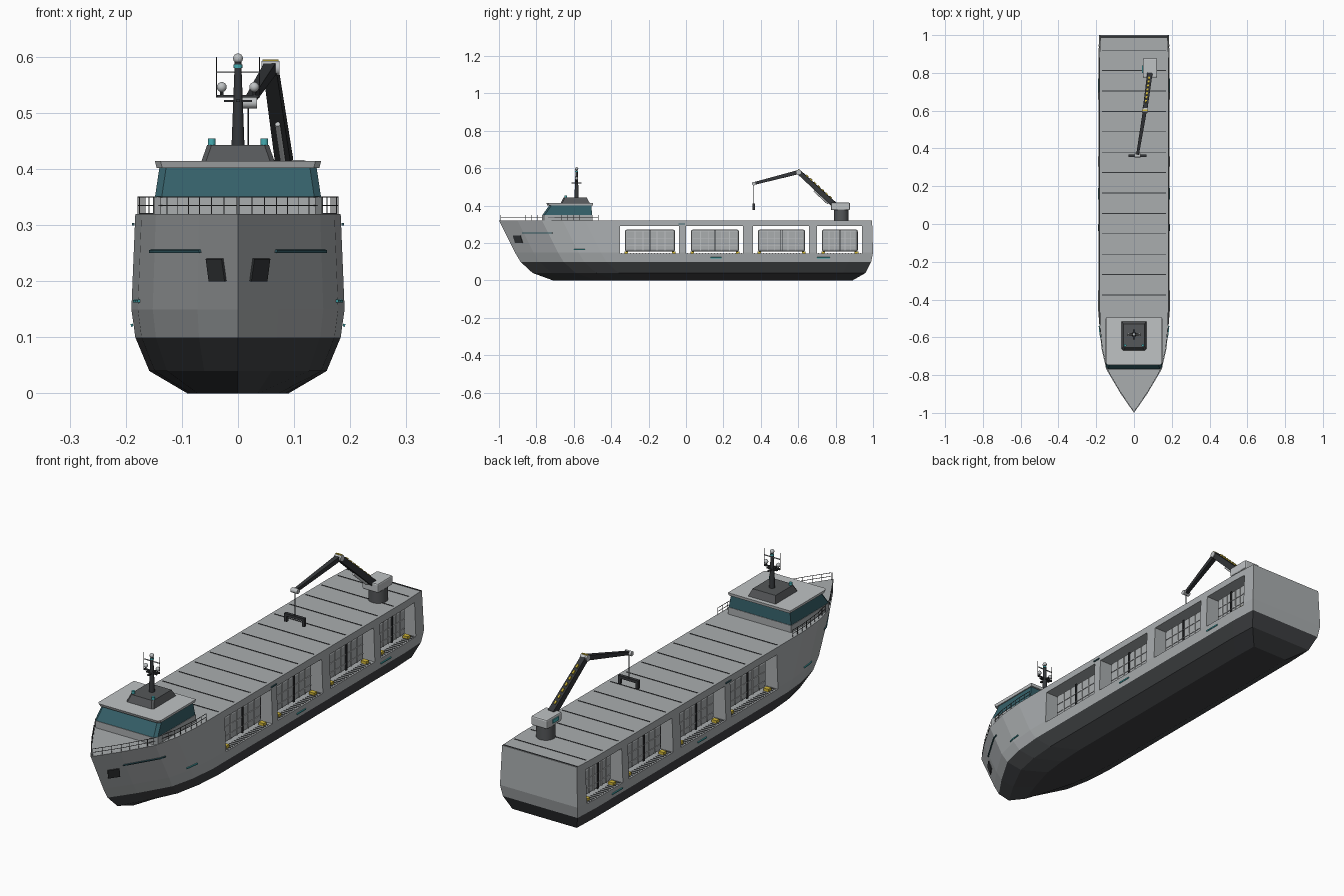
import bpy, bmesh, math
from mathutils import Vector, Matrix

old = bpy.data.objects.get("Cube")
if old:
    bpy.data.objects.remove(old, do_unlink=True)


def material(name, r, g, b):
    m = bpy.data.materials.new(name)
    m.use_nodes = True
    m.diffuse_color = (r, g, b, 1)
    node = next(n for n in m.node_tree.nodes if n.type == 'BSDF_PRINCIPLED')
    node.inputs["Base Color"].default_value = (r, g, b, 1)
    return m


GREY = material("hull_grey", .40, .42, .43)
DARK = material("underwater_dark_grey", .05, .053, .057)
MACHINE = material("machinery_charcoal", .035, .038, .042)
HOUSE = material("house_dark_grey", .09, .095, .1)
LIGHT = material("light_grey", .52, .54, .55)
GLASS = material("dark_teal_glass", .035, .115, .14)
TEAL = material("teal_accent", .06, .42, .45)
YELLOW = material("safety_yellow", .65, .48, .04)


# ---- helpers ----
def finish(bm, name, mats, smooth=False):
    bmesh.ops.recalc_face_normals(bm, faces=bm.faces[:])
    me = bpy.data.meshes.new(name)
    bm.to_mesh(me)
    bm.free()
    for m in mats if isinstance(mats, list) else [mats]:
        me.materials.append(m)
    if smooth:
        me.shade_smooth()
        me.set_sharp_from_angle(angle=math.radians(40))
    ob = bpy.data.objects.new(name, me)
    bpy.context.scene.collection.objects.link(ob)
    return ob


def box(bm, x0, x1, y0, y1, z0, z1, bevel=0):
    vs = bmesh.ops.create_cube(bm, size=1)["verts"]
    for v in vs:
        v.co = ((x0 + x1) / 2 + v.co.x * (x1 - x0), (y0 + y1) / 2 + v.co.y * (y1 - y0),
                (z0 + z1) / 2 + v.co.z * (z1 - z0))
    if bevel:
        edges = list({e for v in vs for e in v.link_edges})
        bmesh.ops.bevel(bm, geom=edges, offset=bevel, segments=2, profile=.5, affect='EDGES')


def rod(bm, a, b, r1, r2=None, n=6):
    a, b = Vector(a), Vector(b)
    turn = (b - a).to_track_quat('Z', 'Y').to_matrix().to_4x4()
    mat = Matrix.Translation((a + b) / 2) @ turn @ Matrix.Rotation(math.pi / 4, 4, 'Z')
    bmesh.ops.create_cone(bm, cap_ends=True, segments=n, radius1=r1,
                          radius2=r1 if r2 is None else r2, depth=(b - a).length, matrix=mat)


def ball(bm, c, r):
    bmesh.ops.create_uvsphere(bm, u_segments=14, v_segments=8, radius=r, matrix=Matrix.Translation(c))


def frustum(name, mat, low, high, z0, z1):
    """Cabin block; low and high are (half width, front y, back y, corner cut)."""
    bm = bmesh.new()
    rings = []
    for (w, f, b, c), z in ((low, z0), (high, z1)):
        pts = [(-w + c, f), (w - c, f), (w, f + c), (w, b), (-w, b), (-w, f + c)]
        rings.append([bm.verts.new((x, y, z)) for x, y in pts])
    bm.faces.new(rings[0])
    bm.faces.new(rings[1])
    for i in range(6):
        j = (i + 1) % 6
        bm.faces.new((rings[0][i], rings[0][j], rings[1][j], rings[1][i]))
    return finish(bm, name, mat)


# ---- hull form: per level (z, half width, bow y, stern y) ----
LEVELS = [(0, .09, -.71, .89), (.04, .158, -.82, .96), (.1, .183, -.885, .99),
          (.15, .19, -.915, 1), (.32, .183, -1, .995)]
PLAN = [(0, 0), (.1, .38), (.23, .8), (.34, .94), (.46, 1)]


def lerp_table(table, t):
    for p, q in zip(table, table[1:]):
        if t <= q[0]:
            k = max(0, (t - p[0]) / (q[0] - p[0]))
            return [a + (b - a) * k for a, b in zip(p[1:], q[1:])]
    return list(table[-1][1:])


def hull_x(y, z):
    width, bow, _ = lerp_table(LEVELS, z)
    return width * lerp_table(PLAN, y - bow)[0]


bm = bmesh.new()
stations = []
for i in range(len(PLAN) + 2):
    side = []
    for z, w, bow, stern in LEVELS:
        if i < len(PLAN):
            y, k = bow + PLAN[i][0], PLAN[i][1]
        else:
            y, k = (stern - .12, 1) if i == len(PLAN) else (stern, .97)
        side.append((w * k, y, z))
    ring = [bm.verts.new(p) for p in side]
    ring += [bm.verts.new((-x, y, z)) for x, y, z in reversed(side)]
    stations.append(ring)
for a, b in zip(stations, stations[1:]):
    for i in range(len(a)):
        j = (i + 1) % len(a)
        bm.faces.new((a[i], a[j], b[j], b[i]))
last = stations[-1]
for i in range(len(LEVELS) - 1):
    bm.faces.new((last[i], last[i + 1], last[-2 - i], last[-1 - i]))
bmesh.ops.remove_doubles(bm, verts=bm.verts[:], dist=.0001)
hull = finish(bm, "hull", [GREY, DARK])

# ---- cargo bays cut right through the hull ----
BAYS = [(-.353, -.037), (0, .305), (.358, .658), (.7, .94)]
FLOOR, CEIL = .144, .29
bm = bmesh.new()
for y0, y1 in BAYS:
    box(bm, -.3, .3, y0, y1, FLOOR, CEIL)
cutter = finish(bm, "bay_cutter", GREY)
cutter.hide_render = True
mod = hull.modifiers.new("bays", 'BOOLEAN')
mod.operation, mod.solver, mod.object = 'DIFFERENCE', 'EXACT', cutter
bpy.context.view_layer.objects.active = hull
bpy.ops.object.modifier_apply(modifier=mod.name)
bpy.data.objects.remove(cutter, do_unlink=True)
for p in hull.data.polygons:
    p.material_index = 1 if p.center.z < .0999 else 0

# ---- cargo tanks, ribs, chocks and floor slats ----
tanks, ribs, bands, chocks, slats = [bmesh.new() for _ in range(5)]
for y0, y1 in BAYS:
    a, b = y0 + .026, y1 - .021
    mid = (a + b) / 2
    box(tanks, -.155, .155, a, b, .154, .273, .012)
    for s in (-1, 1):
        x = s * .156
        for k in (.2, .36, .64, .8):
            y = a + (b - a) * k
            box(ribs, x - .002, x + .002, y - .002, y + .002, .16, .267)
        for z in (.185, .225):
            box(ribs, x - .002, x + .002, a + .012, b - .012, z - .0015, z + .0015)
        for y in (mid - .003, mid + .003):
            box(bands, x - .003, x + .003, y - .0012, y + .0012, .156, .271)
        for y in (a + .008, b - .008):
            box(chocks, s * .163 - .012, s * .163 + .012, y - .01, y + .01, FLOOR, .156)
        for i in range(int((y1 - y0) / .016)):
            y = y0 + .008 + i * .016
            box(slats, s * .17 - .013, s * .17 + .013, y - .003, y + .003, FLOOR, FLOOR + .002)
finish(tanks, "cargo_tanks", GREY)
finish(ribs, "cargo_ribs", LIGHT)
finish(bands, "cargo_centre_bands", MACHINE)
finish(chocks, "cargo_chocks", YELLOW)
finish(slats, "bay_floor_slats", HOUSE)

# ---- deck seams ----
bm = bmesh.new()
for i in range(13):
    y = .92 - i * .108
    box(bm, -.17, .17, y - .002, y + .002, .319, .3215)
box(bm, -.176, .176, .986, .992, .319, .3215)
finish(bm, "deck_seams", MACHINE)


# ---- plates that follow the hull sides ----
def side_plates(name, mat, patches):
    bm = bmesh.new()
    for y0, y1, z0, z1, rake in patches:
        for s in (-1, 1):
            n, cols = 6, []
            for i in range(n + 1):
                y = y0 + (y1 - y0) * i / n
                cols.append([bm.verts.new((s * (hull_x(y + d, z) + .003), y + d, z))
                             for z, d in ((z0, rake), (z1, 0))])
            for p, q in zip(cols, cols[1:]):
                bm.faces.new((p[0], q[0], q[1], p[1]))
    ob = finish(bm, name, mat)
    sol = ob.modifiers.new("thickness", 'SOLIDIFY')
    sol.thickness, sol.offset = .004, 0
    bpy.context.view_layer.objects.active = ob
    bpy.ops.object.modifier_apply(modifier=sol.name)


side_plates("hull_marks", TEAL, [(-.6, -.54, .162, .167, 0), (.13, .19, .119, .124, 0), (.7, .77, .119, .124, 0)])
side_plates("bow_stripes", GLASS, [(-.875, -.715, .251, .256, 0), (-.04, -.005, .299, .304, 0)])
side_plates("anchor_pockets", MACHINE, [(-.925, -.885, .2, .24, .012)])

# ---- bow railing ----
bm = bmesh.new()
for s in (-1, 1):
    ys = [-.99 + i * .0325 for i in range(17)]
    path = [Vector((s * max(0, hull_x(y, .32) - .005), y, .32)) for y in ys]
    for p in path:
        rod(bm, p, p + Vector((0, 0, .03)), .0012, n=4)
    for h in (.015, .03):
        for p, q in zip(path, path[1:]):
            rod(bm, p + Vector((0, 0, h)), q + Vector((0, 0, h)), .0012, n=4)
finish(bm, "bow_railing", HOUSE)

# ---- bridge ----
frustum("bridge_base", GREY, (.15, -.77, -.5, .012), (.15, -.77, -.5, .012), .318, .35)
frustum("bridge_windows", GLASS, (.148, -.768, -.502, .012), (.14, -.73, -.506, .012), .35, .403)
frustum("bridge_roof", LIGHT, (.145, -.742, -.498, .01), (.148, -.747, -.496, .01), .402, .414)
frustum("mast_house", HOUSE, (.065, -.67, -.515, .008), (.055, -.655, -.53, .008), .414, .443)
bm = bmesh.new()
for s in (-1, 1):
    rod(bm, (s * .047, -.643, .442), (s * .047, -.643, .454), .007, n=12)
rod(bm, (0, -.585, .58), (0, -.585, .586), .008, n=12)
finish(bm, "signal_lamps", TEAL, True)

# ---- mast ----
bm = bmesh.new()
rod(bm, (0, -.585, .44), (0, -.585, .592), .012, .006, 12)
box(bm, -.037, .037, -.589, -.581, .527, .532)
box(bm, -.025, .025, -.589, -.581, .519, .523)
box(bm, -.004, .004, -.612, -.558, .519, .524)
for s in (-1, 1):
    rod(bm, (s * .038, -.585, .527), (s * .038, -.585, .6), .0011, n=4)
    rod(bm, (s * .029, -.585, .53), (s * .029, -.585, .54), .003)
finish(bm, "mast", MACHINE, True)
bm = bmesh.new()
for x, z in ((0, .597), (-.029, .546), (.029, .546)):
    ball(bm, (x, -.585, z), .009)
box(bm, -.037, .037, -.587, -.583, .571, .574)
finish(bm, "radar_domes", LIGHT, True)

# ---- crane ----
BASE, ELBOW, TIP = Vector((.083, .79, .408)), Vector((.058, .603, .58)), Vector((.018, .362, .518))
bm = bmesh.new()
rod(bm, (.085, .83, .318), (.085, .83, .378), .038, n=24)
finish(bm, "crane_pedestal", HOUSE, True)
bm = bmesh.new()
box(bm, .047, .123, .775, .877, .376, .416, .006)
finish(bm, "crane_housing", LIGHT)
bm = bmesh.new()
box(bm, .043, .048, .8, .84, .39, .405)
finish(bm, "crane_cab_window", TEAL)
bm = bmesh.new()
rod(bm, BASE, ELBOW, .02, .017, 4)
rod(bm, ELBOW, TIP, .015, .01, 4)
finish(bm, "crane_boom", MACHINE)
bm = bmesh.new()
for p, r in ((ELBOW, .013), (TIP, .01)):
    rod(bm, p - Vector((.016, 0, 0)), p + Vector((.016, 0, 0)), r, n=14)
down = Vector((0, -.012, -.014))
rod(bm, BASE.lerp(ELBOW, .1) + down, BASE.lerp(ELBOW, .5) + down, .005, n=10)
finish(bm, "crane_joints", LIGHT, True)
bm = bmesh.new()
up = Vector((0, .0095, .0105))
for i in range(7):
    k = .12 + i * .11
    rod(bm, BASE.lerp(ELBOW, k) + up, BASE.lerp(ELBOW, k + .06) + up, .006, n=4)
box(bm, ELBOW.x - .014, ELBOW.x + .014, ELBOW.y - .004, ELBOW.y + .004, ELBOW.z + .01, ELBOW.z + .015)
finish(bm, "boom_warning_dashes", YELLOW)

# ---- hoist cable and spreader ----
bm = bmesh.new()
rod(bm, TIP, (TIP.x, TIP.y, .41), .0015)
box(bm, TIP.x - .048, TIP.x + .048, TIP.y - .007, TIP.y + .007, .4, .412)
for s in (-1, 1):
    x = TIP.x + s * .042
    box(bm, x - .006, x + .006, TIP.y - .006, TIP.y + .006, .376, .402)
finish(bm, "hoist_spreader", MACHINE)
